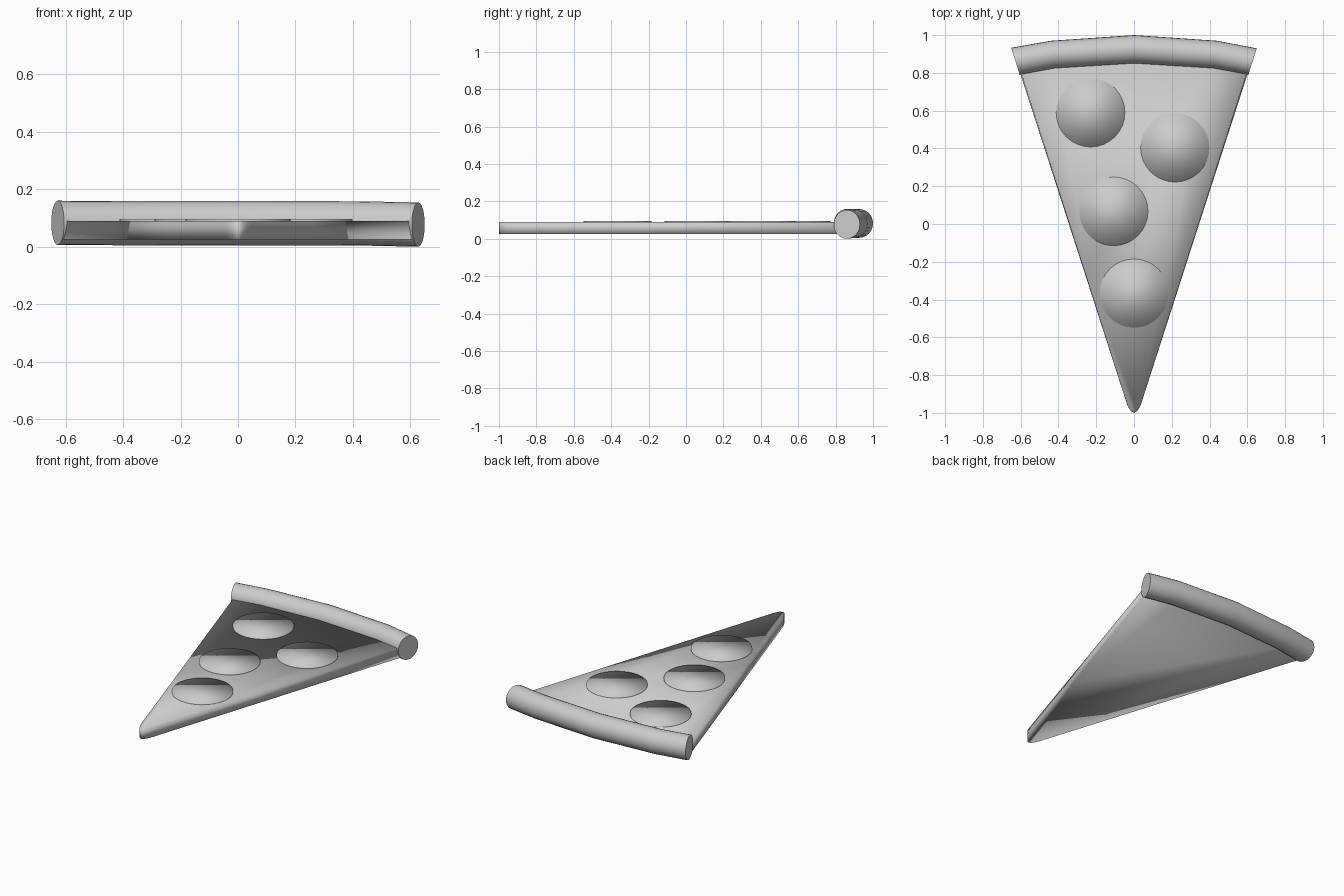
import bpy, bmesh
from math import sin, cos, pi, radians
from mathutils import Vector

if "Cube" in bpy.data.objects:
    bpy.data.objects.remove(bpy.data.objects["Cube"])


def add_object(name, bm, sharp_angle=None):
    bmesh.ops.recalc_face_normals(bm, faces=bm.faces[:])
    mesh = bpy.data.meshes.new(name)
    bm.to_mesh(mesh)
    bm.free()
    obj = bpy.data.objects.new(name, mesh)
    bpy.context.collection.objects.link(obj)
    bpy.ops.object.select_all(action='DESELECT')
    obj.select_set(True)
    bpy.context.view_layer.objects.active = obj
    if sharp_angle is None:
        bpy.ops.object.shade_smooth()
    else:
        bpy.ops.object.shade_smooth_by_angle(angle=radians(sharp_angle))
    return obj


def loft(bm, rings, cap=True):
    rows = [[bm.verts.new(p) for p in ring] for ring in rings]
    n = len(rows[0])
    for a, b in zip(rows, rows[1:]):
        for i in range(n):
            j = (i + 1) % n
            bm.faces.new((a[i], a[j], b[j], b[i]))
    if cap:
        bm.faces.new(rows[0])
        bm.faces.new(rows[-1])


# Wedge of dough with a rounded tip; its back edge is buried in the crust
half = [(0.017, -0.99), (0.033, -0.965), (0.045, -0.93),
        (0.26, -0.263), (0.608, 0.815), (0.42, 0.86)]
outline = ([(0, -1.0)] + half + [(0, 0.89)]
           + [(-x, y) for x, y in reversed(half)])
bm = bmesh.new()
loft(bm, [[(x, y, 0.025) for x, y in outline],
          [(x * 0.99, y, 0.09) for x, y in outline]])
add_object("slice_base", bm)

# Crust: round sections along the arc, ends cut along the slice sides
# (inner edge xy, outer edge xy, centre height)
sections = [((-0.605, 0.79), (-0.65, 0.933), 0.084),
            ((-0.42, 0.824), (-0.44, 0.97), 0.083),
            ((0.0, 0.85), (0.0, 1.0), 0.083),
            ((0.42, 0.824), (0.44, 0.97), 0.082),
            ((0.605, 0.79), (0.65, 0.93), 0.078)]
SIDES = 24
rings = []
for inner, outer, z in sections:
    a, b = Vector((*inner, z)), Vector((*outer, z))
    mid, arm = (a + b) / 2, (b - a) / 2
    rings.append([mid + arm * cos(t) + Vector((0, 0, 0.077 * sin(t)))
                  for t in (2 * pi * i / SIDES for i in range(SIDES))])
# lower the whole crust so its lowest section touches the ground
low = min(p.z for ring in rings for p in ring)
for ring in rings:
    for p in ring:
        p.z -= low
bm = bmesh.new()
loft(bm, rings)
add_object("crust", bm, 45)

# Thin round toppings
for k, (cx, cy) in enumerate([(-0.23, 0.59), (0.217, 0.404),
                              (-0.108, 0.067), (0.0, -0.367)], 1):
    bm = bmesh.new()
    loft(bm, [[(cx + 0.182 * cos(2 * pi * i / 32),
                cy + 0.182 * sin(2 * pi * i / 32), z) for i in range(32)]
              for z in (0.085, 0.096)])
    add_object(f"topping_{k}", bm)
